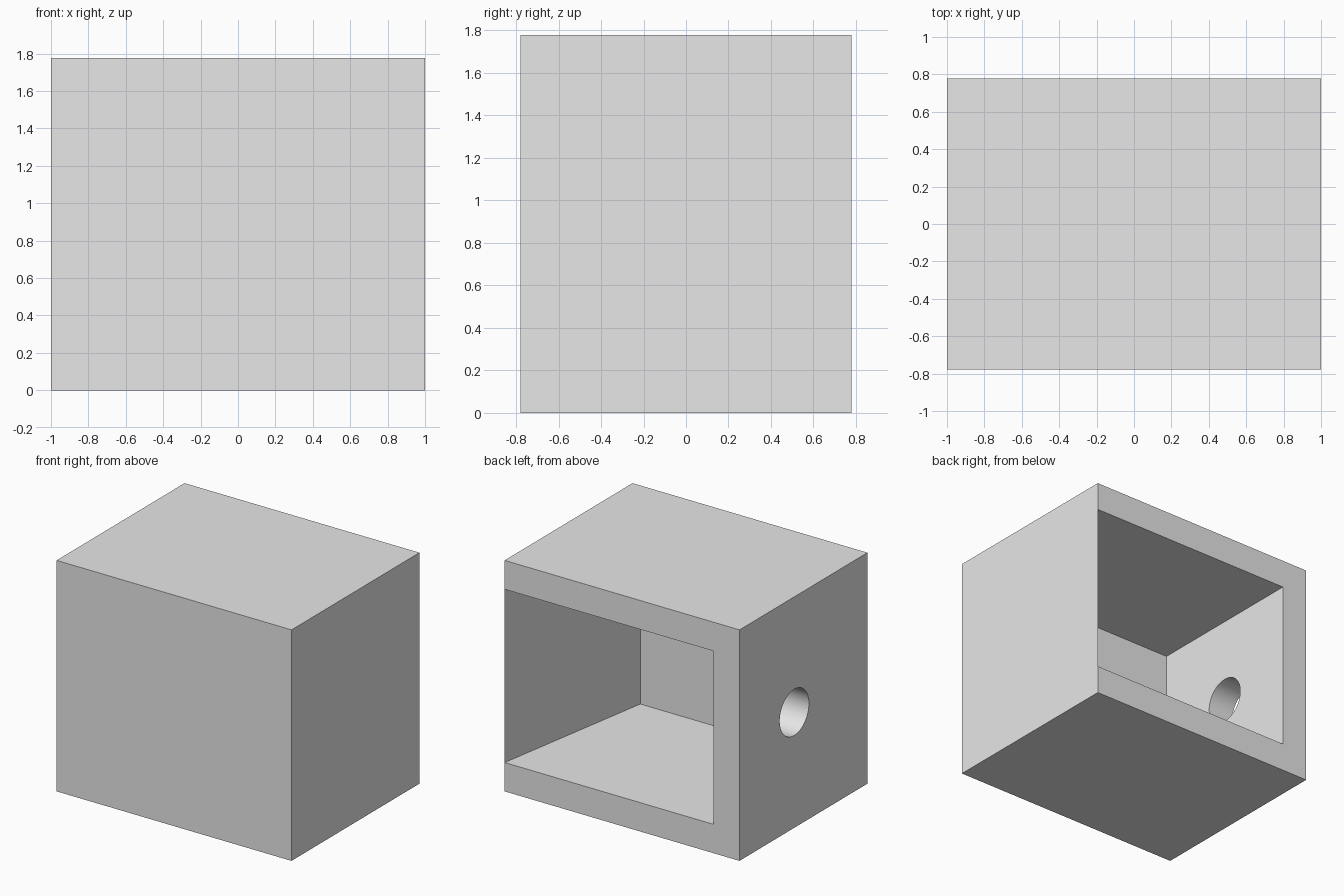
import bpy
import bmesh
import math
from mathutils import Matrix, Vector

default_cube = bpy.data.objects.get("Cube")
if default_cube:
    bpy.data.objects.remove(default_cube, do_unlink=True)

# The whole block is laid out on a 9 x 7 x 8 module
U = 2 / 9
W, D, H = 9 * U, 7 * U, 8 * U

grey = bpy.data.materials.new("light_grey")
grey.use_nodes = True
grey.diffuse_color = (0.8, 0.8, 0.8, 1)
grey.node_tree.nodes["Principled BSDF"].inputs["Base Color"].default_value = (0.8, 0.8, 0.8, 1)


def make_object(name, bm):
    bmesh.ops.recalc_face_normals(bm, faces=bm.faces)
    mesh = bpy.data.meshes.new(name)
    bm.to_mesh(mesh)
    bm.free()
    mesh.materials.append(grey)
    obj = bpy.data.objects.new(name, mesh)
    bpy.context.collection.objects.link(obj)
    return obj


def prism(name, outline, z0, z1):
    bm = bmesh.new()
    face = bm.faces.new([bm.verts.new((x, y, z0)) for x, y in outline])
    ext = bmesh.ops.extrude_face_region(bm, geom=[face])
    top = [v for v in ext["geom"] if isinstance(v, bmesh.types.BMVert)]
    bmesh.ops.translate(bm, verts=top, vec=Vector((0, 0, z1 - z0)))
    return make_object(name, bm)


def cut(target, cutter):
    cutter.hide_render = True
    mod = target.modifiers.new("cut", "BOOLEAN")
    mod.operation = "DIFFERENCE"
    mod.solver = "EXACT"
    mod.object = cutter
    bpy.context.view_layer.objects.active = target
    bpy.ops.object.modifier_apply(modifier=mod.name)
    bpy.data.objects.remove(cutter, do_unlink=True)


# Outer block
x, y = W / 2, D / 2
housing = prism("housing", [(-x, -y), (x, -y), (x, y), (-x, y)], 0, H)

# Cavity open at the back; its +x wall tapers to a knife edge at the opening
inner_x, inner_y, beyond = x - U, -y + U, y + U
edge_x = x - 0.001
slope = (edge_x - inner_x) / (y - inner_y)
cavity = prism("cavity_cutter", [
    (-inner_x, inner_y), (inner_x, inner_y),
    (inner_x + slope * (beyond - inner_y), beyond), (-inner_x, beyond),
], U, H - U)
cut(housing, cavity)

# Round hole through the -x wall, centred on the cavity
bm = bmesh.new()
place = Matrix.Translation((-x + U / 2, U / 2, H / 2)) @ Matrix.Rotation(math.pi / 2, 4, "Y")
bmesh.ops.create_cone(bm, cap_ends=True, segments=64, radius1=0.8 * U,
                      radius2=0.8 * U, depth=2 * U, matrix=place)
cut(housing, make_object("hole_cutter", bm))

# Smooth hole wall, sharp block edges
bpy.ops.object.select_all(action="DESELECT")
housing.select_set(True)
bpy.context.view_layer.objects.active = housing
# The shallow taper stays sharp too, as every block corner exceeds this angle
bpy.ops.object.shade_smooth_by_angle(angle=math.radians(30))
